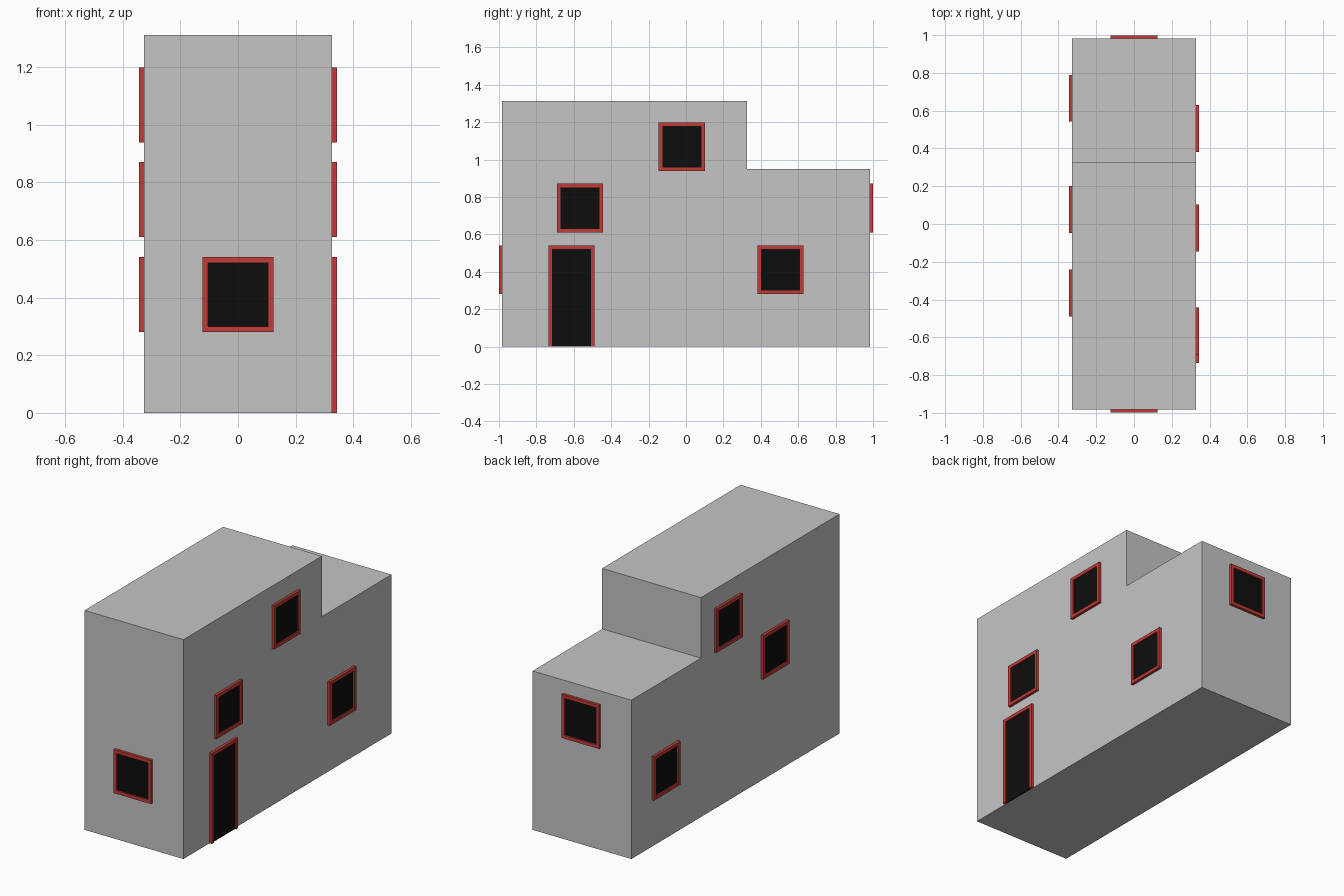
import bpy, bmesh
from math import pi
from mathutils import Matrix, Vector

if "Cube" in bpy.data.objects:
    bpy.data.objects.remove(bpy.data.objects["Cube"], do_unlink=True)


def material(name, rgb):
    m = bpy.data.materials.new(name)
    m.use_nodes = True
    m.diffuse_color = (*rgb, 1)
    m.node_tree.nodes["Principled BSDF"].inputs["Base Color"].default_value = (*rgb, 1)
    return m


GREY = material("wall grey", (0.56, 0.56, 0.56))
RED = material("frame red", (0.54, 0.045, 0.038))
BLACK = material("glass black", (0.004, 0.004, 0.004))


def prism(name, outline, depth, mat, matrix):
    """Extrude a flat outline along local z and place it with a matrix."""
    bm = bmesh.new()
    face = bm.faces.new([bm.verts.new((u, v, 0)) for u, v in outline])
    top = bmesh.ops.extrude_face_region(bm, geom=[face])["geom"]
    bmesh.ops.translate(bm, vec=(0, 0, depth),
                        verts=[g for g in top if isinstance(g, bmesh.types.BMVert)])
    bm.transform(matrix)
    bmesh.ops.recalc_face_normals(bm, faces=bm.faces)
    mesh = bpy.data.meshes.new(name)
    bm.to_mesh(mesh)
    bm.free()
    mesh.materials.append(mat)
    ob = bpy.data.objects.new(name, mesh)
    bpy.context.collection.objects.link(ob)


def wall_matrix(angle, distance):
    """Local x runs along the wall, local y is up, local z points outward."""
    turn = Matrix.Rotation(angle, 4, "Z") @ Matrix.Rotation(pi / 2, 4, "X")
    return turn @ Matrix.Translation((0, 0, distance))


HALF_W, HALF_L = 0.327, 0.983
LEFT, BACK, RIGHT, FRONT = pi / 2, pi, -pi / 2, 0
FRAME = 0.02

# Stepped building body
profile = [(-HALF_L, 0), (HALF_L, 0), (HALF_L, 0.95), (0.325, 0.95),
           (0.325, 1.312), (-HALF_L, 1.312)]
prism("building_body", profile, 2 * HALF_W, GREY, wall_matrix(LEFT, -HALF_W))


def opening(name, angle, centre, bottom, top, door=False):
    """Dark pane with a raised surround; a door has no bottom bar."""
    matrix = wall_matrix(angle, HALF_L if angle in (FRONT, BACK) else HALF_W)
    a, b = centre - 0.124, centre + 0.124
    c, d, e = a + FRAME, b - FRAME, top - FRAME
    low = bottom if door else bottom + FRAME
    prism(name + "_pane", [(c, low), (d, low), (d, e), (c, e)], 0.008, BLACK, matrix)
    bars = {"near_side": (a, c, bottom, top), "far_side": (d, b, bottom, top),
            "top": (c, d, e, top)}
    if not door:
        bars["bottom"] = (c, d, bottom, low)
    for part, (u0, u1, v0, v1) in bars.items():
        prism(f"{name}_frame_{part}", [(u0, v0), (u1, v0), (u1, v1), (u0, v1)],
              0.016, RED, matrix)


# Window rows by storey: lower, middle, upper
ROWS = [(0.28, 0.541), (0.61, 0.871), (0.938, 1.199)]
opening("front_window", FRONT, 0, *ROWS[0])
opening("back_window", BACK, 0, *ROWS[1])
for name, angle, centres in (("left", LEFT, (0.505, -0.567, -0.022)),
                             ("right", RIGHT, (-0.666, 0.365, -0.076))):
    for storey, centre, row in zip(("lower", "middle", "upper"), centres, ROWS):
        opening(f"{name}_{storey}_window", angle, centre, *row)

# Entrance door
opening("left_door", LEFT, -0.612, 0, 0.541, door=True)
